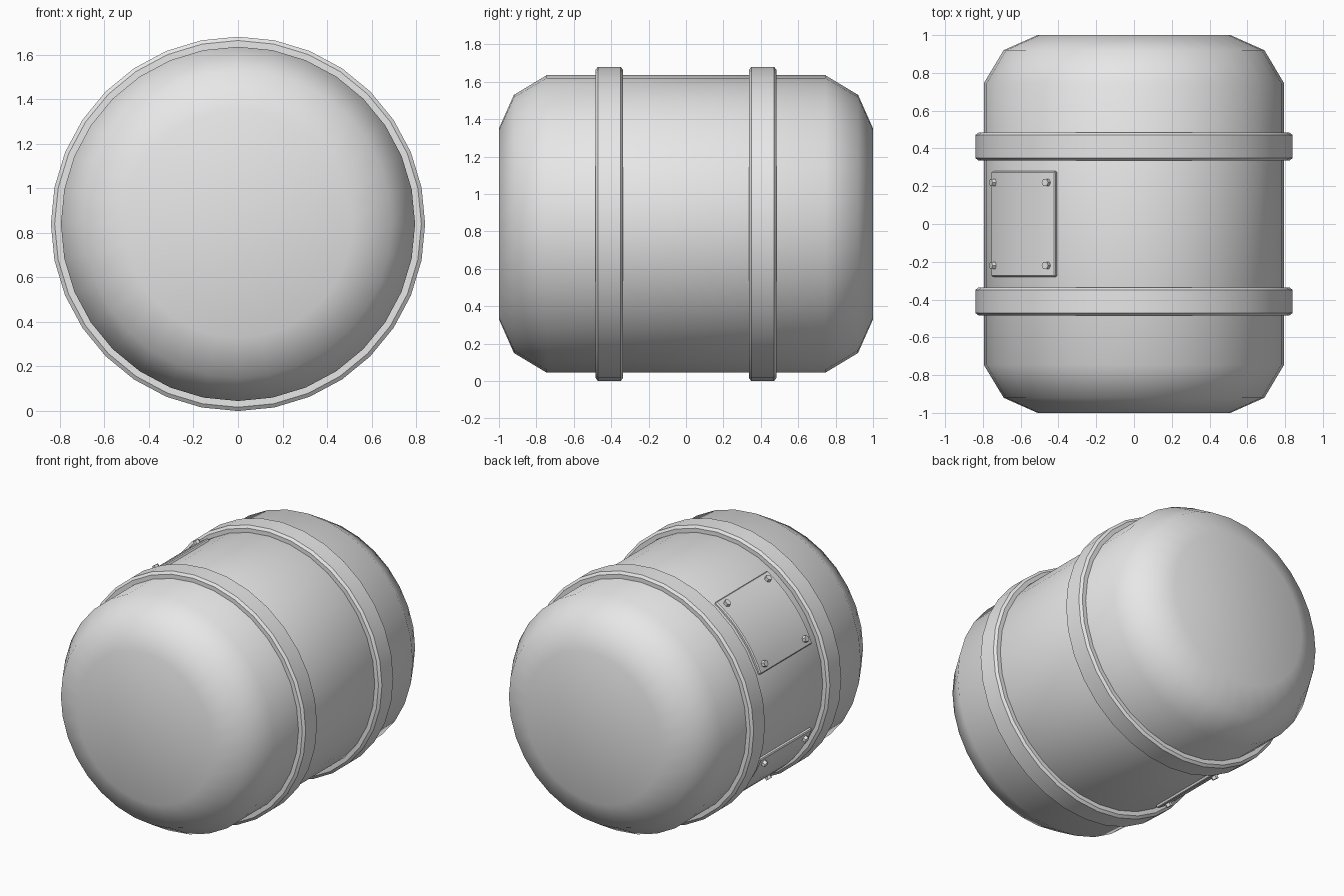
import bpy, bmesh, math
from mathutils import Matrix, Vector

old = bpy.data.objects.get("Cube")
if old:
    bpy.data.objects.remove(old, do_unlink=True)

CENTRE = Vector((0, 0, 0.84))
SIDES = 32

grey = bpy.data.materials.new("light_grey")
grey.use_nodes = True
grey.diffuse_color = (0.8, 0.8, 0.8, 1)
for node in grey.node_tree.nodes:
    if node.type == 'BSDF_PRINCIPLED':
        node.inputs["Base Color"].default_value = grey.diffuse_color


def finish(name, bm, angle):
    bmesh.ops.recalc_face_normals(bm, faces=bm.faces[:])
    mesh = bpy.data.meshes.new(name)
    bm.to_mesh(mesh)
    bm.free()
    mesh.materials.append(grey)
    obj = bpy.data.objects.new(name, mesh)
    obj.location = CENTRE
    bpy.context.collection.objects.link(obj)
    bpy.ops.object.select_all(action='DESELECT')
    obj.select_set(True)
    bpy.context.view_layer.objects.active = obj
    bpy.ops.object.shade_smooth_by_angle(angle=math.radians(angle))


def revolve(name, profile, closed, angle):
    """Turn (y, radius) points around the y axis."""
    bm = bmesh.new()
    rows = []
    for y, r in profile:
        turns = [2 * math.pi * i / SIDES for i in range(SIDES)]
        rows.append([bm.verts.new((r * math.cos(a), y, r * math.sin(a))) for a in turns])
    pairs = list(zip(rows, rows[1:]))
    if closed:
        pairs.append((rows[-1], rows[0]))
    else:
        bm.faces.new(rows[0])
        bm.faces.new(rows[-1])
    for a, b in pairs:
        for i in range(SIDES):
            j = (i + 1) % SIDES
            bm.faces.new((a[i], a[j], b[j], b[i]))
    finish(name, bm, angle)


def around(radius, degrees, y):
    """Point on the right side, at an angle above the horizontal."""
    a = math.radians(degrees)
    return Vector((-radius * math.cos(a), y, radius * math.sin(a)))


# Barrel body with chamfered, smoothly shaded ends
half = [(1, 0.51), (0.92, 0.69), (0.745, 0.795)]
revolve("barrel_body", [(-y, r) for y, r in half] + half[::-1], False, 80)

# Two raised bands with bevelled rims
for name, y in (("front_band", -0.41), ("back_band", 0.41)):
    w, b = 0.074, 0.013
    section = [(y - w, 0.77), (y - w, 0.823), (y - w + b, 0.84),
               (y + w - b, 0.84), (y + w, 0.823), (y + w, 0.77)]
    revolve(name, section, True, 30)

# Curved access plates on the right side, each with four hexagonal bolts
for side, tilt in (("upper", 40), ("lower", -40)):
    bm = bmesh.new()
    bmesh.ops.create_grid(bm, x_segments=8, y_segments=1, size=1)
    for v in bm.verts:
        v.co = around(0.78, tilt + 19 * v.co.x, 0.28 * v.co.y)
    out = bmesh.ops.extrude_face_region(bm, geom=bm.faces[:])
    for v in out["geom"]:
        if isinstance(v, bmesh.types.BMVert):
            v.co.x *= 0.812 / 0.78
            v.co.z *= 0.812 / 0.78
    bmesh.ops.recalc_face_normals(bm, faces=bm.faces[:])
    rim = [e for e in bm.edges if e.is_manifold and e.calc_face_angle() > 1]
    bmesh.ops.bevel(bm, geom=rim, offset=0.007, segments=1, affect='EDGES')
    finish(side + "_access_plate", bm, 30)

    bm = bmesh.new()
    for turn in (-15.5, 15.5):
        for y in (-0.22, 0.22):
            spot = around(0.818, tilt + turn, y)
            outward = around(1, tilt + turn, 0)
            place = Matrix.Translation(spot) @ outward.to_track_quat('Z', 'Y').to_matrix().to_4x4()
            bmesh.ops.create_cone(bm, cap_ends=True, segments=6, radius1=0.023,
                                  radius2=0.021, depth=0.03, matrix=place)
    finish(side + "_plate_bolts", bm, 30)
